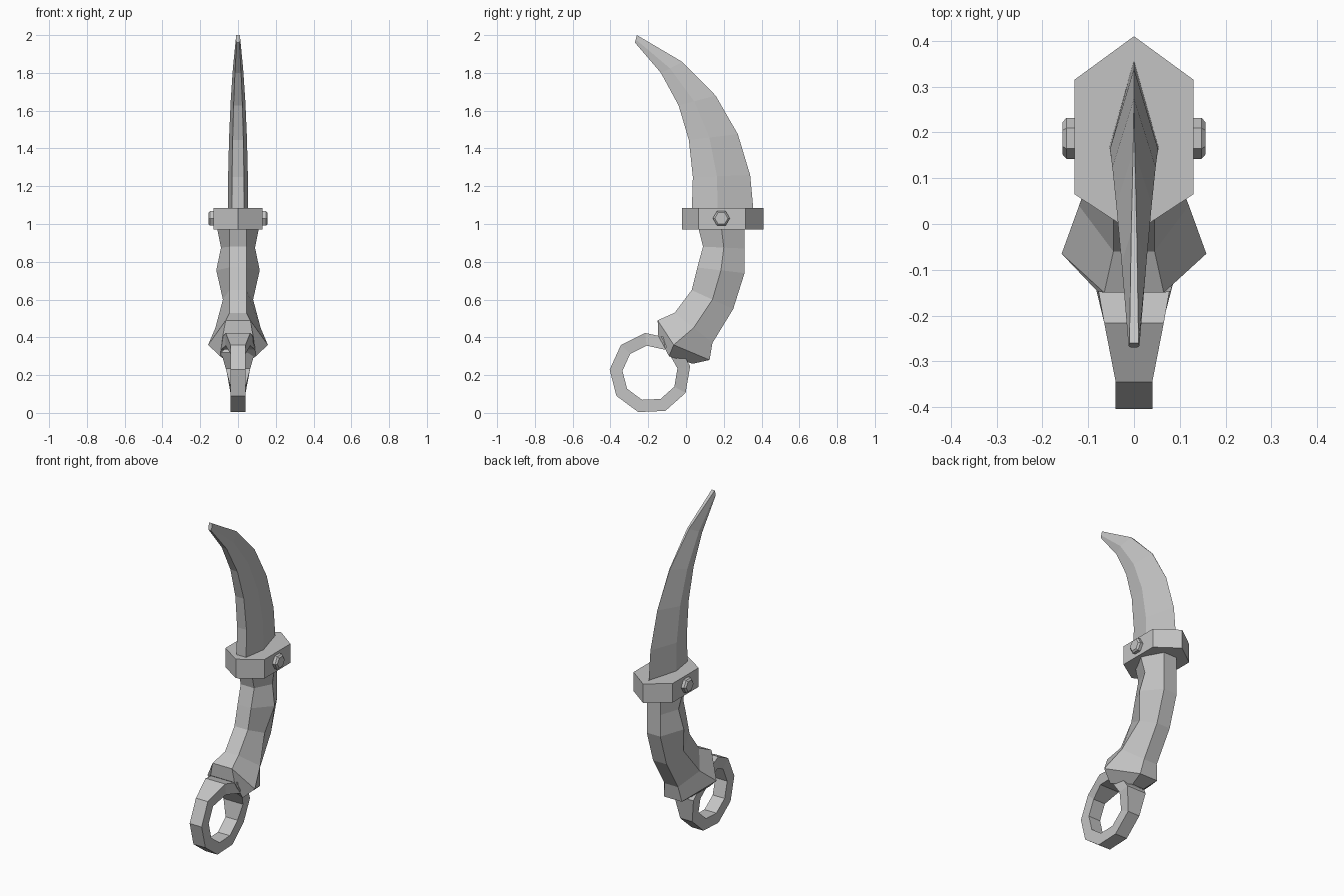
import bpy, bmesh, math
from mathutils import Matrix, Vector
from mathutils.geometry import interpolate_bezier

cube = bpy.data.objects.get("Cube")
if cube:
    bpy.data.objects.remove(cube, do_unlink=True)

steel = bpy.data.materials.new("steel grey")
steel.use_nodes = True
colour = (0.55, 0.55, 0.55, 1)
steel.diffuse_color = colour
steel.node_tree.nodes["Principled BSDF"].inputs["Base Color"].default_value = colour


def finish(name, bm):
    """Clean the mesh and place it in the scene with the steel material."""
    bmesh.ops.remove_doubles(bm, verts=bm.verts, dist=0.001)
    bmesh.ops.recalc_face_normals(bm, faces=bm.faces)
    mesh = bpy.data.meshes.new(name)
    bm.to_mesh(mesh)
    bm.free()
    mesh.materials.append(steel)
    obj = bpy.data.objects.new(name, mesh)
    bpy.context.collection.objects.link(obj)


def loft(name, stations):
    """Skin a row of half sections, each mirrored across the centre plane."""
    bm = bmesh.new()
    rings = []
    for half in stations:
        mirrored = [(-x, y, z) for x, y, z in reversed(half)]
        rings.append([bm.verts.new(point) for point in half + mirrored])
    for ring, following in zip(rings, rings[1:]):
        for i in range(len(ring)):
            bm.faces.new((ring[i - 1], ring[i], following[i], following[i - 1]))
    bm.faces.new(rings[0])
    bm.faces.new(rings[-1])
    finish(name, bm)


def edge_curve(count, *controls):
    """Sample a curve in the side plane from (y, z) control points."""
    return interpolate_bezier(*[Vector((0, y, z)) for y, z in controls], count)


def section(front, middle, back, widths):
    """Half section: front flat, side ridge and back, with their half widths."""
    return [(width, point.y, point.z)
            for width, point in zip(widths, (front, middle, back))]


# Curved blade: flat front, side ridge, sharp back that turns flat near the tip
blade_steps = 6
front_edge = edge_curve(blade_steps, (0.03, 1.04), (0.06, 1.4), (0, 1.7), (-0.27, 1.96))
back_edge = edge_curve(blade_steps, (0.36, 1.04), (0.36, 1.4), (0.2, 1.8), (-0.26, 2))
blade_sections = []
for i, (front, back) in enumerate(zip(front_edge, back_edge)):
    t = i / (blade_steps - 1)
    ridge_width = 0.054 - 0.042 * t * t
    spine_width = max(0, t - 0.5) * 0.02
    blade_sections.append(section(front, front.lerp(back, 0.42), back,
                                  (0.6 * ridge_width, ridge_width, spine_width)))
loft("blade", blade_sections)

# Grip: front and back edges with swelling sides between them
grip_front = [(0.06, 1), (0.09, 0.88), (0.06, 0.77), (0.03, 0.65), (-0.06, 0.53)]
grip_back = [(0.31, 1), (0.31, 0.87), (0.31, 0.74), (0.25, 0.55), (0.14, 0.37)]
grip_swell = [0.115, 0.09, 0.115, 0.08, 0.12]
grip_sections = []
for front, back, swell in zip(grip_front, grip_back, grip_swell):
    front, back = Vector((0, *front)), Vector((0, *back))
    grip_sections.append(section(front, front.lerp(back, 0.5), back,
                                 (0.045, swell, 0.045)))

# Flared pommel closing the lower end of the grip
pommel_rim = [(0.065, -0.15, 0.49), (0.158, -0.065, 0.36), (0.06, 0.125, 0.28)]
pommel_base = [(0.08, -0.147, 0.41), (0.095, -0.09, 0.3), (0.04, 0.035, 0.26)]
loft("grip", grip_sections + [pommel_rim, pommel_base])

# Finger ring, wider where its two ends run into the pommel
ring_steps = 10
ring_sections = []
for i in range(ring_steps):
    angle = math.radians(58 + 39 * i)
    width = max(0.04, 0.09 - 0.025 * min(i, ring_steps - 1 - i))
    ring_sections.append([(width,
                           -0.19 + radius * math.cos(angle),
                           0.21 + radius * math.sin(angle))
                          for radius in (0.215, 0.147)])
loft("finger_ring", ring_sections)

# Six-sided guard
guard_outline = [(0, -0.02), (0.13, 0.065), (0.13, 0.315), (0, 0.41)]
loft("guard", [[(x, y, z) for x, y in guard_outline] for z in (0.97, 1.085)])

# Hexagonal bolt with a chamfered head on each side of the guard
for name, side in (("left_bolt", 1), ("right_bolt", -1)):
    bm = bmesh.new()
    bmesh.ops.create_cone(bm, cap_ends=True, segments=6, radius1=0.045,
                          radius2=0.045, depth=0.045)
    head_edges = [edge for edge in bm.edges
                  if all(vert.co.z > 0 for vert in edge.verts)]
    bmesh.ops.bevel(bm, geom=head_edges, offset=0.009, segments=1, affect='EDGES')
    placement = Matrix.Translation((side * 0.134, 0.187, 1.03))
    turn = Matrix.Rotation(side * math.pi / 2, 4, 'Y')
    bmesh.ops.transform(bm, verts=bm.verts, matrix=placement @ turn)
    finish(name, bm)
